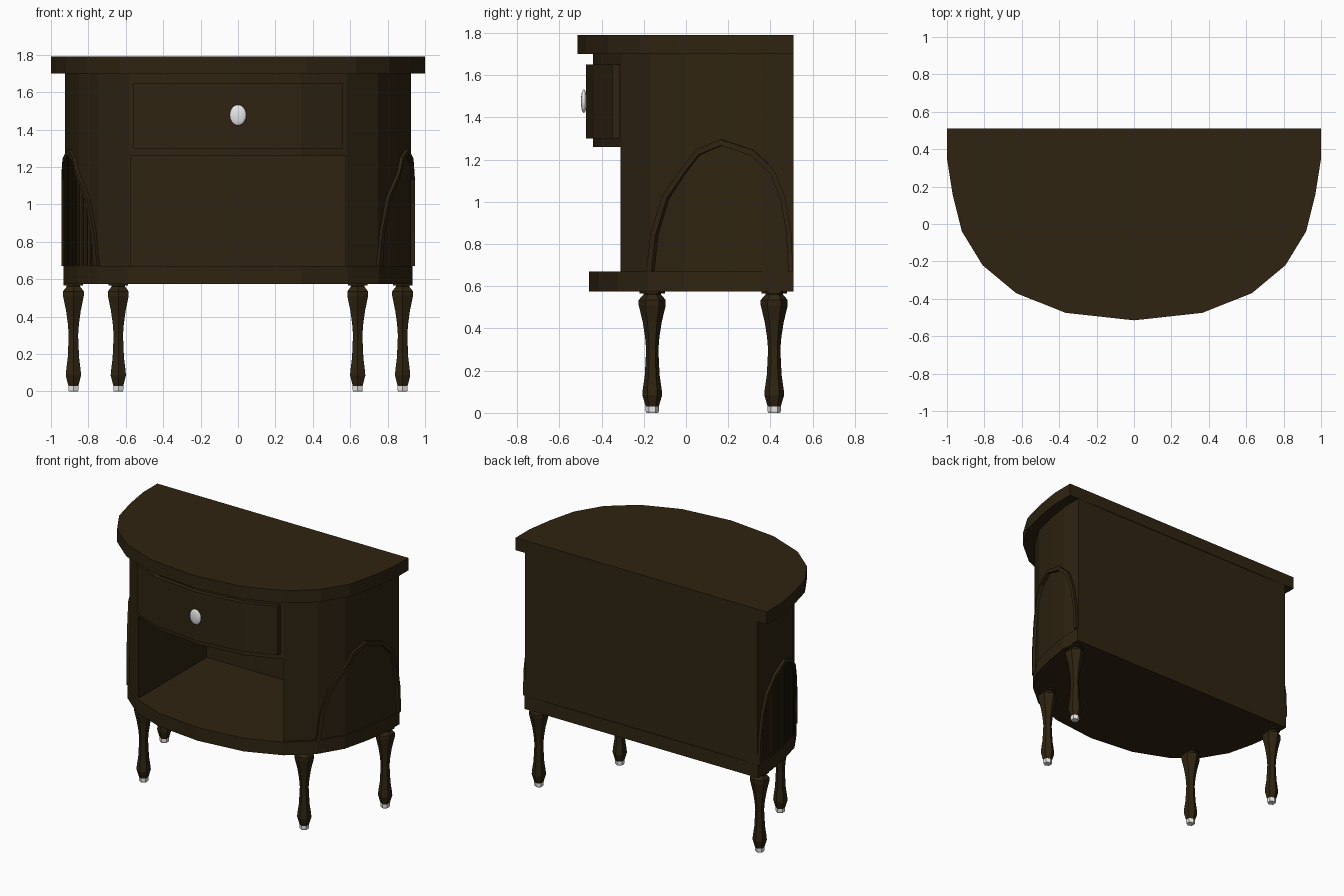
import bpy, bmesh, math
from mathutils import Vector, Matrix

if "Cube" in bpy.data.objects:
    bpy.data.objects.remove(bpy.data.objects["Cube"])


def material(name, col):
    m = bpy.data.materials.new(name)
    m.diffuse_color = (*col, 1)
    m.use_nodes = True
    m.node_tree.nodes["Principled BSDF"].inputs["Base Color"].default_value = m.diffuse_color
    return m


WOOD = material("dark wood", (0.028, 0.0172, 0.0055))
METAL = material("pale metal", (0.8, 0.8, 0.8))
BACK = 0.505

# half outline of the top: from the front centre round to the back
CURVE = [(0, -0.515), (0.365, -0.475), (0.63, -0.37), (0.81, -0.22),
         (0.92, -0.04), (0.97, 0.16), (1, 0.35), (1, 0.51)]


def curve(sx, sy):
    return [(x * sx, BACK - (BACK - y) * sy) for x, y in CURVE]


def lerp_at(pts, v):
    """Piecewise linear look-up in sorted (key, value) pairs."""
    for (a, p), (b, q) in zip(pts, pts[1:]):
        if v <= b and b > a:
            return p + (q - p) * (v - a) / (b - a)
    return pts[-1][1]


def finish(bm, name, mat):
    bmesh.ops.recalc_face_normals(bm, faces=bm.faces[:])
    me = bpy.data.meshes.new(name)
    bm.to_mesh(me)
    bm.free()
    me.materials.append(mat)
    ob = bpy.data.objects.new(name, me)
    bpy.context.collection.objects.link(ob)
    return ob


def loft(bm, rings, closed=False):
    """Skin rings of equal length; cap the ends unless closed."""
    vs = [[bm.verts.new(p) for p in r] for r in rings]
    n = len(vs[0])
    for a, b in zip(vs, vs[1:]):
        for i in range(n):
            j = (i + 1) % n
            bm.faces.new((a[i], a[j], b[j], b[i]))
    bm.faces.new(vs[0])
    bm.faces.new(vs[-1])


def slab(name, outline, z0, z1, mat=WOOD):
    bm = bmesh.new()
    loft(bm, [[(x, y, z) for x, y in outline] for z in (z0, z1)])
    return finish(bm, name, mat)


def both_sides(half):
    return [(-x, y) for x, y in reversed(half[1:])] + half


# table top and bottom board
slab("table_top", both_sides(curve(1, 1)), 1.70, 1.79)
slab("bottom_board", both_sides(curve(0.932, 0.945)), 0.575, 0.67)

# curved side cabinets and back panel
body = curve(0.925, 0.927)
IN = 0.575
side = [(IN, BACK), (IN, lerp_at(body, IN))] + [p for p in body if p[0] > IN]
for s, label in ((1, "right"), (-1, "left")):
    slab(label + "_side", [(s * x, y) for x, y in side], 0.67, 1.70)
slab("back_panel", [(-IN, 0.465), (IN, 0.465), (IN, BACK), (-IN, BACK)], 0.67, 1.70)


# bowed drawer case and drawer front
def bow(half_w, shift, back):
    pts = [(x, y - shift) for x, y in body if x < half_w - 0.01]
    pts.append((half_w, lerp_at(body, half_w) - shift))
    return both_sides(pts) + [(half_w, back), (-half_w, back)]


slab("drawer_case", bow(IN, 0, 0.465), 1.26, 1.70)
slab("drawer_front", bow(0.56, 0.033, -0.29), 1.30, 1.65)

# oval drawer knob
bm = bmesh.new()
bmesh.ops.create_uvsphere(bm, u_segments=20, v_segments=10, radius=1,
                          matrix=Matrix.Translation((0, -0.484, 1.477))
                          @ Matrix.Diagonal((0.045, 0.014, 0.056, 1)))
knob = finish(bm, "drawer_knob", METAL)
for p in knob.data.polygons:
    p.use_smooth = True

# arched mouldings wrapped round the sides
ARCH = [(-0.175, 0.67), (-0.155, 0.85), (-0.10, 1.03), (0, 1.175), (0.06, 1.25),
        (0.17, 1.295), (0.32, 1.245), (0.42, 1.15), (0.47, 1.02), (0.498, 0.86), (0.508, 0.67)]
INNER = [(0.17 + (y - 0.17) * 0.93, 0.67 + (z - 0.67) * 0.955) for y, z in ARCH]
x_of_y = [(y, x) for x, y in body]


def on_side(y, z, d, s):
    """Point on the curved side, pushed out by d."""
    x = lerp_at(x_of_y, y)
    n = Vector((x / 0.856, min(0, y - 0.4) / 0.71)).normalized()
    return (s * (x + n.x * d), y + n.y * d, z)


for s, label in ((1, "right"), (-1, "left")):
    bm = bmesh.new()
    loft(bm, [[on_side(*o, -0.01, s), on_side(*o, 0.02, s),
               on_side(*i, 0.02, s), on_side(*i, -0.01, s)]
              for o, i in zip(ARCH, INNER)])
    finish(bm, label + "_arch_moulding", WOOD)

# thin upright reeds inside the left arch
bm = bmesh.new()
N = 18
for k in range(N):
    y0 = -0.145 + 0.625 * k / N
    y1 = y0 + 0.022
    rings = []
    for y in (y0, y1):
        top = lerp_at(INNER, y)
        rings.append([on_side(y, 0.67, -0.01, -1), on_side(y, 0.67, 0.009, -1),
                      on_side(y, top, 0.009, -1), on_side(y, top, -0.01, -1)])
    loft(bm, rings)
finish(bm, "left_reeds", WOOD)


# six-sided turned legs with metal tips
def turned(name, profile, x, y, mat):
    bm = bmesh.new()
    ang = [math.pi / 2 + i * math.pi / 3 for i in range(6)]
    loft(bm, [[(x + r * math.cos(a), y + r * math.sin(a), z) for a in ang]
              for r, z in profile])
    return finish(bm, name, mat)


LEG = [(0.031, 0.03), (0.047, 0.085), (0.045, 0.11), (0.035, 0.18), (0.029, 0.30),
       (0.034, 0.36), (0.045, 0.43), (0.064, 0.51), (0.064, 0.535), (0.042, 0.56),
       (0.042, 0.566), (0.06, 0.566), (0.06, 0.58)]
for s, label in ((1, "right"), (-1, "left")):
    for x, y, row in ((0.64, -0.16, "front"), (0.88, 0.418, "back")):
        turned(f"{row}_{label}_leg", LEG, s * x, y, WOOD)
        turned(f"{row}_{label}_foot_tip", [(0.028, 0), (0.031, 0.008), (0.031, 0.031)],
               s * x, y, METAL)
